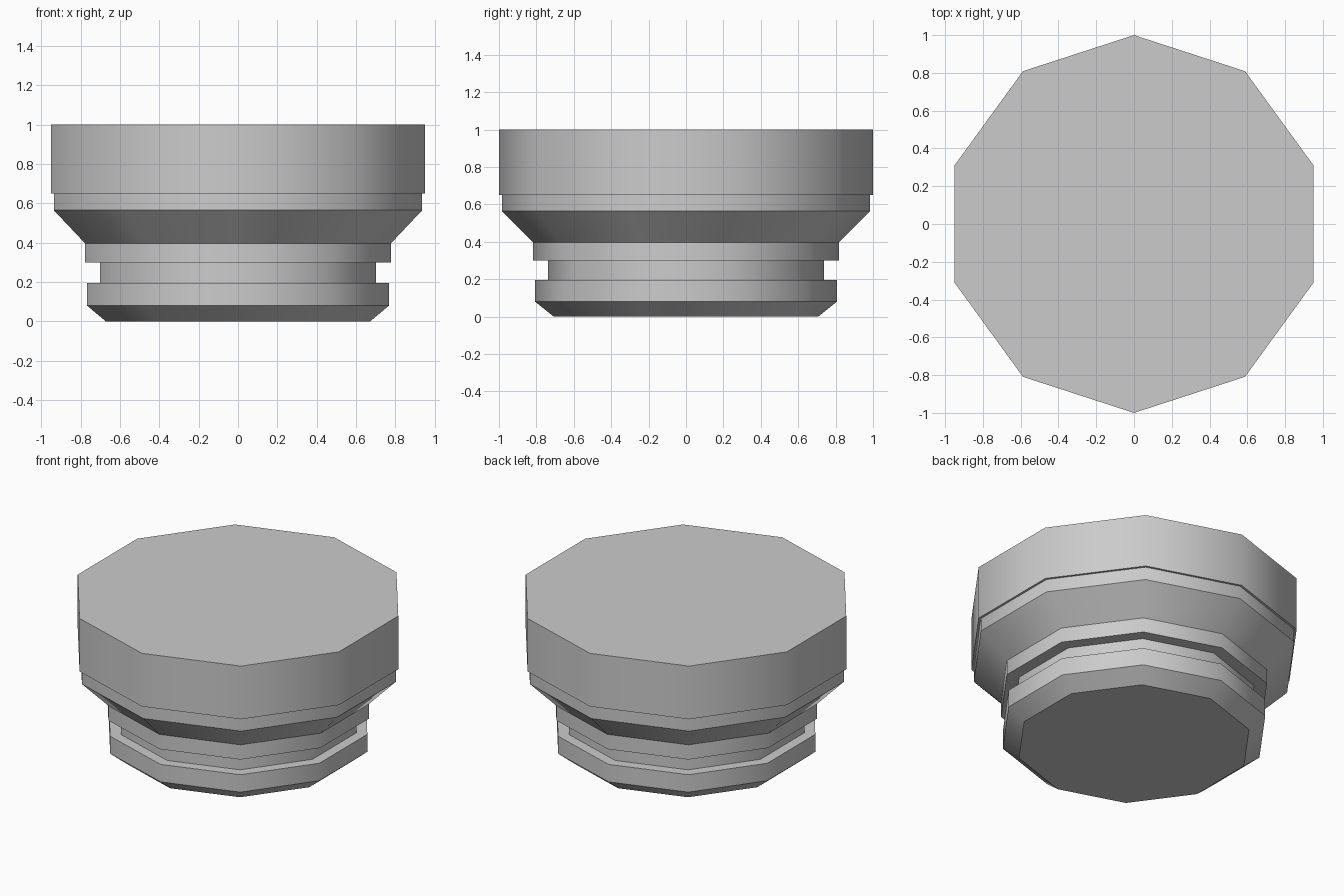
import bpy, bmesh
from math import cos, sin, pi, radians

if "Cube" in bpy.data.objects:
    bpy.data.objects.remove(bpy.data.objects["Cube"])

SIDES = 10


def lathe(name, profile):
    """Ten-sided turned solid from (radius, z) points, bottom to top, capped."""
    bm = bmesh.new()
    rings = [[bm.verts.new((r * cos(pi / 2 + 2 * pi * i / SIDES),
                            r * sin(pi / 2 + 2 * pi * i / SIDES), z))
              for i in range(SIDES)] for r, z in profile]
    for a, b in zip(rings, rings[1:]):
        for i in range(SIDES):
            j = (i + 1) % SIDES
            bm.faces.new((a[i], a[j], b[j], b[i]))
    bm.faces.new(rings[0][::-1])
    bm.faces.new(rings[-1])
    bm.normal_update()
    mesh = bpy.data.meshes.new(name)
    bm.to_mesh(mesh)
    bm.free()
    obj = bpy.data.objects.new(name, mesh)
    bpy.context.collection.objects.link(obj)
    # Smooth around the sides, sharp at every step and chamfer
    bpy.ops.object.select_all(action='DESELECT')
    obj.select_set(True)
    bpy.context.view_layer.objects.active = obj
    bpy.ops.object.shade_smooth_by_angle(angle=radians(40))
    return obj


# Stepped plug: chamfered foot, groove, collar, flared shoulder, wide head
lathe("stepped_plug", [
    (0.707, 0.0), (0.807, 0.08), (0.807, 0.195),
    (0.738, 0.195), (0.738, 0.30),
    (0.818, 0.30), (0.818, 0.397),
    (0.985, 0.565), (0.985, 0.65),
    (1.0, 0.65), (1.0, 1.0),
])
